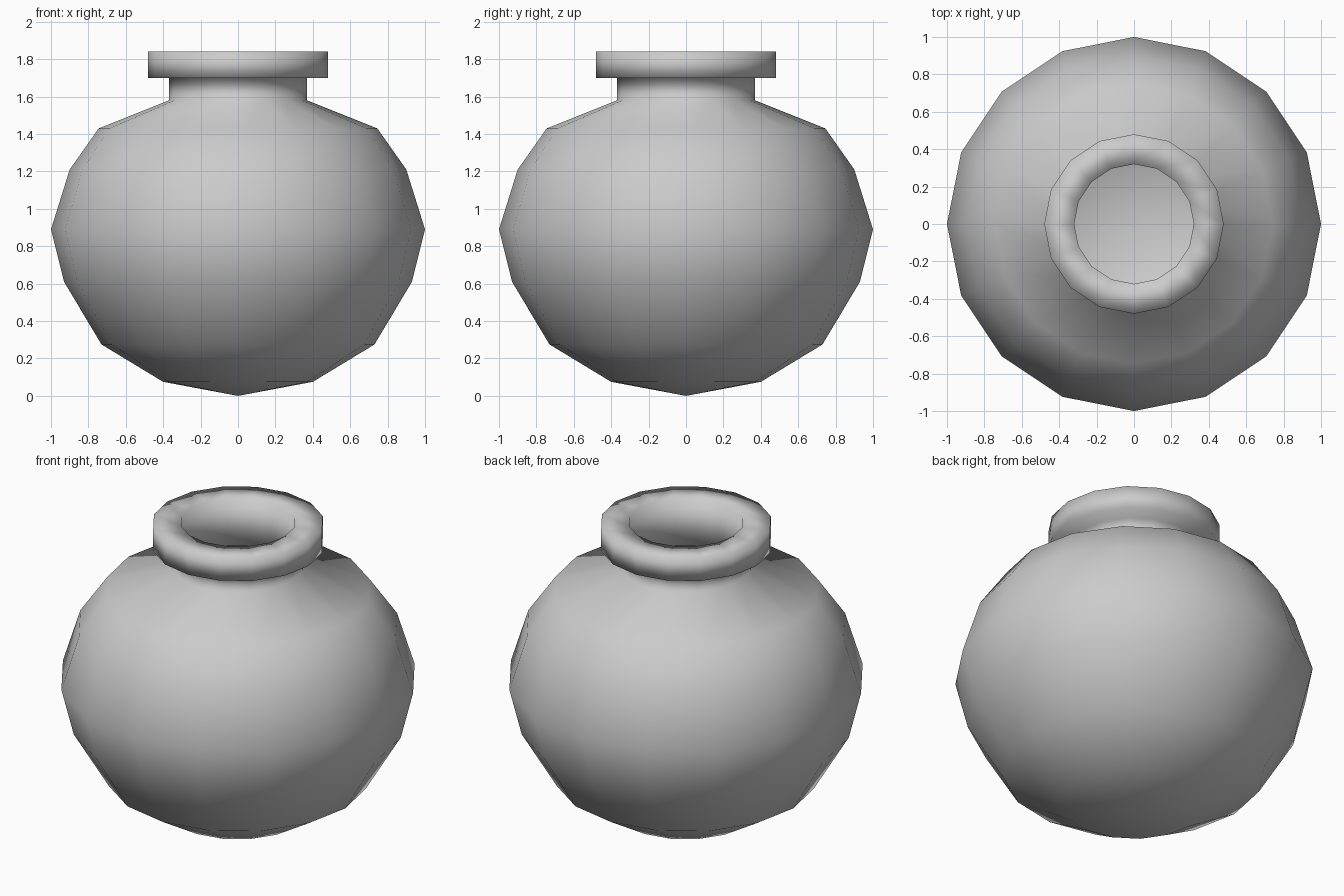
import bpy
import bmesh
from math import cos, sin, pi

SIDES = 16

if "Cube" in bpy.data.objects:
    bpy.data.objects.remove(bpy.data.objects["Cube"], do_unlink=True)

clay = bpy.data.materials.new("pale grey clay")
clay.use_nodes = True
grey = (0.6, 0.6, 0.6, 1)
clay.diffuse_color = grey
clay.node_tree.nodes["Principled BSDF"].inputs["Base Color"].default_value = grey


def lathe(name, profile):
    """Spin (radius, height) points round z; radius 0 becomes a single pole."""
    bm = bmesh.new()
    rings = []
    for r, z in profile:
        if r == 0:
            rings.append([bm.verts.new((0, 0, z))] * SIDES)
        else:
            turns = [2 * pi * i / SIDES for i in range(SIDES)]
            rings.append([bm.verts.new((r * cos(a), r * sin(a), z)) for a in turns])
    for low, high in zip(rings, rings[1:]):
        for i in range(SIDES):
            j = (i + 1) % SIDES
            corners = dict.fromkeys((low[i], low[j], high[j], high[i]))
            bm.faces.new(list(corners))
    bmesh.ops.recalc_face_normals(bm, faces=bm.faces)
    mesh = bpy.data.meshes.new(name)
    bm.to_mesh(mesh)
    bm.free()
    mesh.materials.append(clay)
    mesh.shade_smooth()
    obj = bpy.data.objects.new(name, mesh)
    bpy.context.collection.objects.link(obj)
    return obj


# Outer skin from the pointed base to the lip
outside = [(0, 0), (0.4, 0.075), (0.73, 0.275), (0.93, 0.61), (1, 0.89),
           (0.9, 1.21), (0.745, 1.43), (0.37, 1.58), (0.37, 1.7),
           (0.48, 1.7), (0.48, 1.84)]

# Inner skin from the mouth down to the hollow floor
inside = [(0.32, 1.84), (0.32, 1.55), (0.71, 1.39), (0.85, 1.19),
          (0.95, 0.89), (0.88, 0.63), (0.69, 0.32), (0.38, 0.13), (0, 0.06)]

lathe("pot", outside + inside)
